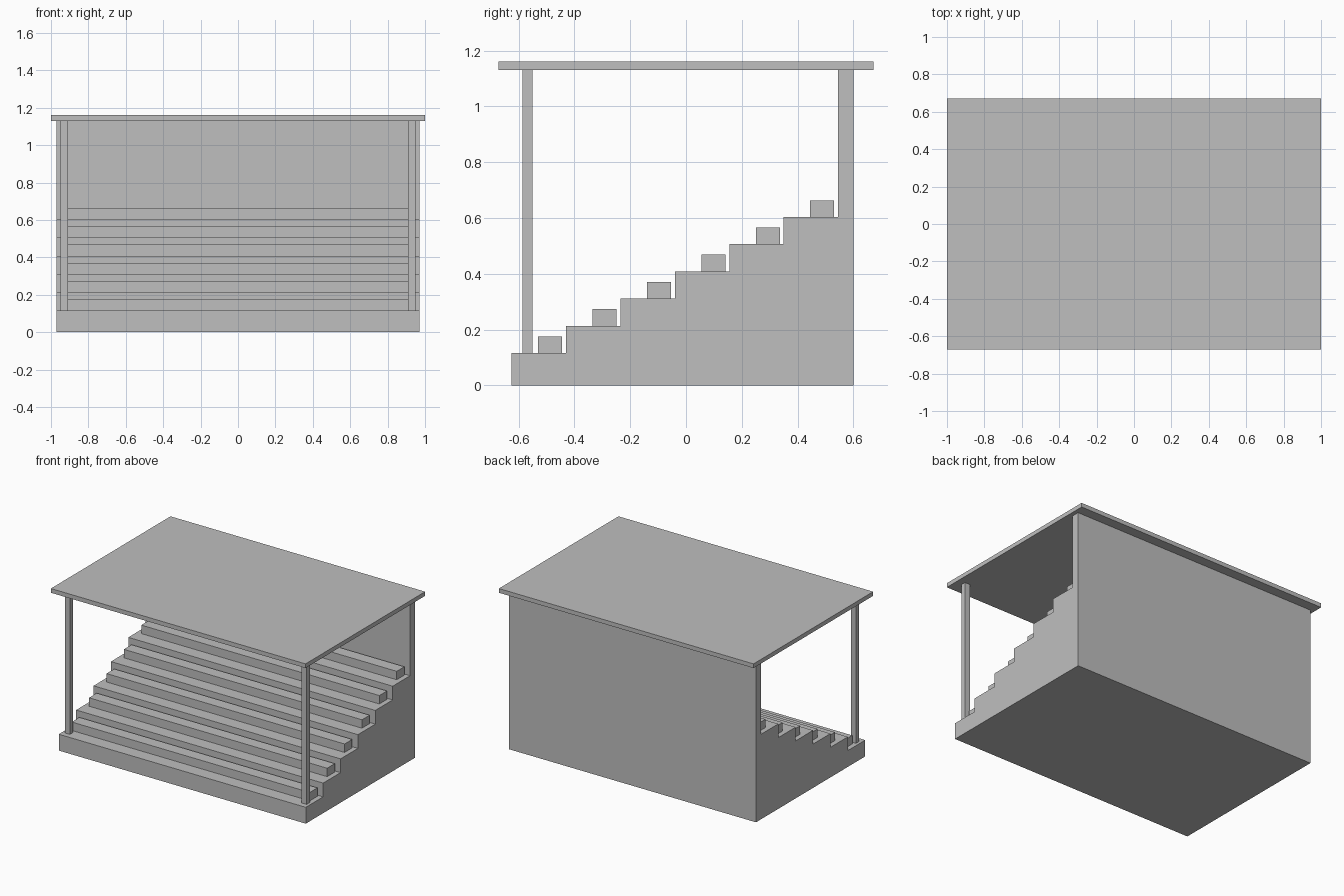
import bpy
import bmesh

if "Cube" in bpy.data.objects:
    bpy.data.objects.remove(bpy.data.objects["Cube"], do_unlink=True)

# One flat grey for the whole stand
grey = bpy.data.materials.new("light_grey")
grey.use_nodes = True
colour = (0.52, 0.52, 0.52, 1)
grey.diffuse_color = colour
grey.node_tree.nodes["Principled BSDF"].inputs["Base Color"].default_value = colour


def prism(name, profile, x0, x1):
    """Extrude a closed (y, z) profile from x0 to x1."""
    bm = bmesh.new()
    face = bm.faces.new([bm.verts.new((x0, y, z)) for y, z in profile])
    out = bmesh.ops.extrude_face_region(bm, geom=[face])
    moved = [v for v in out["geom"] if isinstance(v, bmesh.types.BMVert)]
    bmesh.ops.translate(bm, verts=moved, vec=(x1 - x0, 0, 0))
    bmesh.ops.recalc_face_normals(bm, faces=bm.faces)
    mesh = bpy.data.meshes.new(name)
    bm.to_mesh(mesh)
    bm.free()
    mesh.materials.append(grey)
    obj = bpy.data.objects.new(name, mesh)
    bpy.context.collection.objects.link(obj)
    return obj


def box(name, x, y, z):
    rect = [(y[0], z[0]), (y[1], z[0]), (y[1], z[1]), (y[0], z[1])]
    return prism(name, rect, *x)


STEPS = 6
FRONT, TREAD = -0.625, 0.195
FIRST, RISE = 0.116, 0.0975
WALL_FRONT, BACK = 0.545, 0.6
HALF, ROOF_Z = 0.97, 1.13

# Stepped base as one solid profile
profile = [(WALL_FRONT, 0), (FRONT, 0)]
for i in range(STEPS):
    y, z = FRONT + i * TREAD, FIRST + i * RISE
    end = WALL_FRONT if i == STEPS - 1 else y + TREAD
    profile += [(y, z), (end, z)]
prism("stepped_base", profile, -HALF, HALF)

# Bench on every step
for i in range(STEPS):
    y, z = FRONT + i * TREAD + 0.095, FIRST + i * RISE
    box(f"bench_{i + 1}", (-0.935, 0.935), (y, y + 0.086), (z, z + 0.06))

# Back wall, front posts and roof
box("back_wall", (-HALF, HALF), (WALL_FRONT, BACK), (0, ROOF_Z))
for side, x in (("left", 0.91), ("right", -0.95)):
    box(f"{side}_post", (x, x + 0.04), (-0.586, -0.55), (FIRST, ROOF_Z))
box("roof", (-1, 1), (-0.671, 0.671), (ROOF_Z, 1.16))
